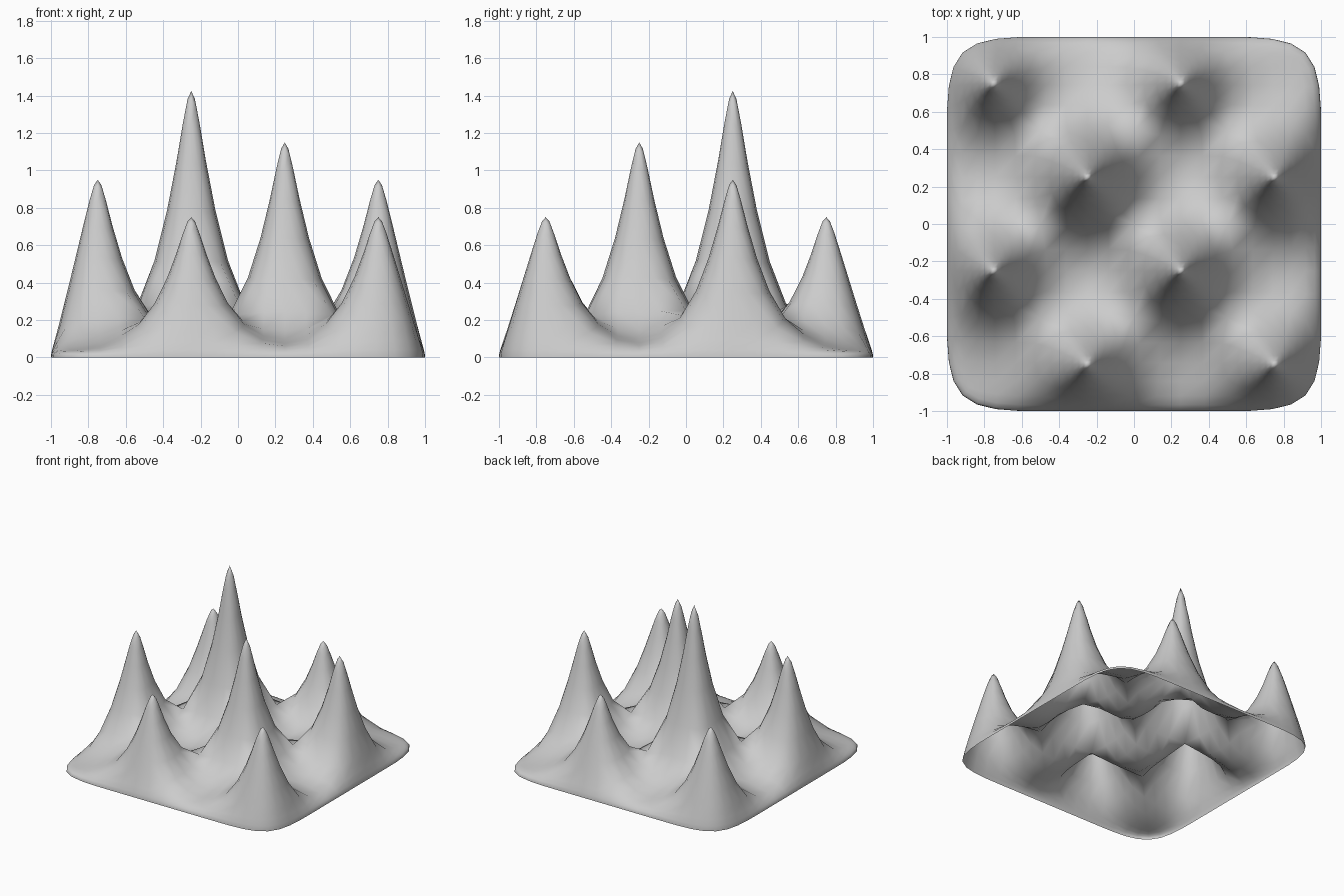
import bpy, bmesh
from mathutils import Vector

if "Cube" in bpy.data.objects:
    bpy.data.objects.remove(bpy.data.objects["Cube"])

RIM = 0.05        # height of the lip around the sheet
SOFTEN = 0.92     # share of a tip's height kept after smoothing
TIP = 0.02        # tip size relative to its cell
PEAKS = {         # (column, row): finished peak height, checkerboard layout
    (1, 0): 0.75, (3, 0): 0.75,
    (0, 1): 0.95, (2, 1): 1.15,
    (1, 2): 1.425, (3, 2): 0.95,
    (0, 3): 0.75, (2, 3): 0.75,
}

# Coarse 4 x 4 sheet, lifted to the top of the lip
bm = bmesh.new()
bmesh.ops.create_grid(bm, x_segments=4, y_segments=4, size=1.0)
bmesh.ops.translate(bm, verts=bm.verts, vec=(0, 0, RIM))
cells = {}
for f in bm.faces:
    c = f.calc_center_median()
    cells[(int((c.x + 1) / 0.5), int((c.y + 1) / 0.5))] = f

# Lip: border edges extruded down to the ground, open underneath
border = [e for e in bm.edges if e.is_boundary]
lip = bmesh.ops.extrude_edge_only(bm, edges=border)["geom"]
for v in lip:
    if isinstance(v, bmesh.types.BMVert):
        v.co.z = 0

# Peaks: every second cell extruded and shrunk to a tip
for key, height in PEAKS.items():
    top = bmesh.ops.extrude_discrete_faces(bm, faces=[cells[key]])["faces"][0]
    c = top.calc_center_median()
    for v in top.verts:
        v.co = c + (v.co - c) * TIP + Vector((0, 0, (height - RIM) / SOFTEN))

bmesh.ops.recalc_face_normals(bm, faces=bm.faces)
mesh = bpy.data.meshes.new("spiky_sheet")
bm.to_mesh(mesh)
bm.free()
sheet = bpy.data.objects.new("spiky_sheet", mesh)
bpy.context.collection.objects.link(sheet)

# Smooth into soft peaks with a rounded rim
for p in mesh.polygons:
    p.use_smooth = True
sub = sheet.modifiers.new("smooth", 'SUBSURF')
sub.levels = sub.render_levels = 2
sub.boundary_smooth = 'ALL'
